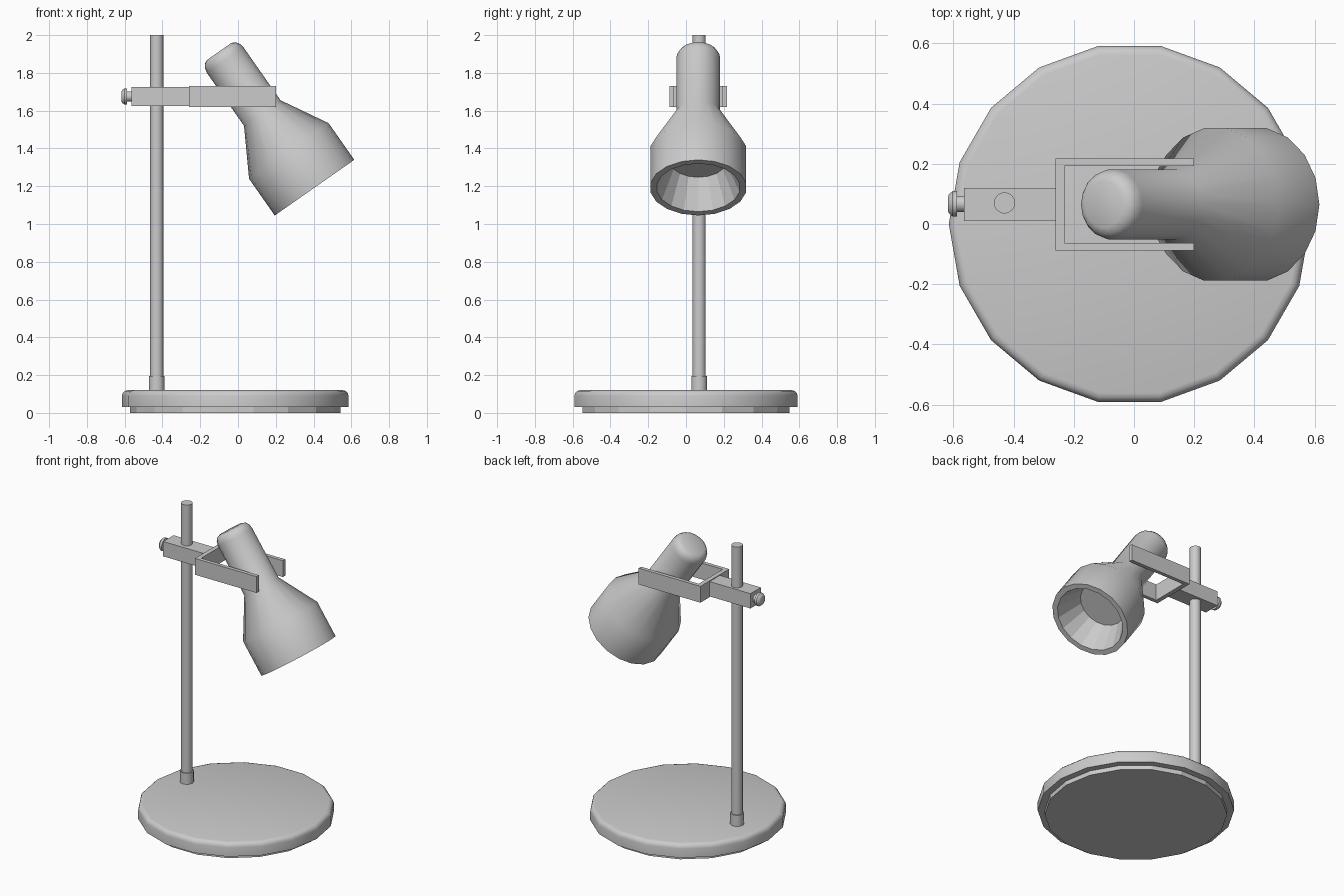
import bpy
import bmesh
from math import cos, sin, pi, radians
from mathutils import Matrix, Vector

cube = bpy.data.objects.get("Cube")
if cube:
    bpy.data.objects.remove(cube)

grey = bpy.data.materials.new("light grey")
grey.use_nodes = True
tone = (0.6, 0.6, 0.6, 1)
grey.diffuse_color = tone
grey.node_tree.nodes["Principled BSDF"].inputs["Base Color"].default_value = tone


def finish(name, bm, smooth):
    mesh = bpy.data.meshes.new(name)
    bm.to_mesh(mesh)
    bm.free()
    mesh.materials.append(grey)
    obj = bpy.data.objects.new(name, mesh)
    bpy.context.collection.objects.link(obj)
    if smooth:
        bpy.ops.object.select_all(action='DESELECT')
        obj.select_set(True)
        bpy.context.view_layer.objects.active = obj
        bpy.ops.object.shade_smooth_by_angle(angle=radians(38))
    return obj


def lathe(name, profile, origin, tilt=0, smooth=True, cap_start=True, cap_end=True, sides=18):
    """Spin (radius, height) points about local z, then tilt about y and place."""
    bm = bmesh.new()
    rings = [[bm.verts.new((r * cos(2 * pi * i / sides), r * sin(2 * pi * i / sides), h))
              for i in range(sides)] for r, h in profile]
    for a, b in zip(rings, rings[1:]):
        for i in range(sides):
            j = (i + 1) % sides
            bm.faces.new((a[i], a[j], b[j], b[i]))
    if cap_start:
        bm.faces.new(rings[0][::-1])
    if cap_end:
        bm.faces.new(rings[-1])
    bm.transform(Matrix.Translation(origin) @ Matrix.Rotation(radians(tilt), 4, 'Y'))
    return finish(name, bm, smooth)


def prism(name, outline, z0, z1):
    """Extrude a plan outline between two heights."""
    bm = bmesh.new()
    face = bm.faces.new([bm.verts.new((x, y, z0)) for x, y in outline])
    top = bmesh.ops.extrude_face_region(bm, geom=[face])["geom"]
    verts = [v for v in top if isinstance(v, bmesh.types.BMVert)]
    bmesh.ops.translate(bm, verts=verts, vec=(0, 0, z1 - z0))
    bmesh.ops.recalc_face_normals(bm, faces=bm.faces)
    return finish(name, bm, False)


axis_y = 0.065
base_at = Vector((-0.015, 0, 0))
pole_at = Vector((-0.43, 0.07, 0))

# Base: thin foot pad under a disc with a rounded top edge
lathe("base_foot", [(0.557, 0), (0.557, 0.035)], base_at, smooth=False)
bevel = 0.03
rounding = [(0.6 - bevel + bevel * cos(a), 0.12 - bevel + bevel * sin(a))
            for a in (0, pi / 6, pi / 3, pi / 2)]
lathe("base_disc", [(0.6, 0.03)] + rounding, base_at)

# Pole and its collar
lathe("pole_collar", [(0.042, 0.115), (0.042, 0.195)], pole_at)
lathe("pole", [(0.035, 0.115), (0.035, 2.0)], pole_at)

# Clamp block and two-armed fork
prism("clamp_block", [(-0.565, 0.01), (-0.26, 0.01), (-0.26, 0.12), (-0.565, 0.12)], 1.625, 1.725)
half = [(0.2, 0.153), (0.2, 0.128), (-0.23, 0.128)]
outline = [(-0.26, axis_y + 0.153)] + [(x, axis_y + y) for x, y in half]
outline += [(x, axis_y - y) for x, y in reversed(half)] + [(-0.26, axis_y - 0.153)]
prism("fork", outline, 1.62, 1.73)

# Clamp screw, pointing to the model's right
screw_at = Vector((-0.56, 0.067, 1.675))
lathe("screw_stem", [(0.027, 0), (0.027, 0.035)], screw_at, tilt=-90)
lathe("screw_head", [(0.043, 0.027), (0.043, 0.042), (0.032, 0.055), (0.02, 0.058)],
      screw_at, tilt=-90)

# Lamp head: outer shell with rounded end, and a faceted reflector inside
rim_at = Vector((0.405, axis_y, 1.1925))
shell = [(0.257, 0), (0.257, 0.237), (0.118, 0.482), (0.118, 0.825),
         (0.113, 0.85), (0.1, 0.87), (0.078, 0.88)]
lathe("lamp_shell", shell, rim_at, tilt=-35, cap_start=False)
reflector = [(0.15, 0.172), (0.222, 0), (0.257, 0)]
bowl = lathe("lamp_reflector", reflector, rim_at, tilt=-35, smooth=False, cap_start=False, cap_end=False)
bowl.data.flip_normals()
bulb = lathe("lamp_inner_disc", [(0.15, 0.172), (0.15, 0.18)], rim_at, tilt=-35, smooth=False)

# Reflector faces point into the opening
bm = bmesh.new()
bm.from_mesh(bowl.data)
down = Vector((sin(radians(35)), 0, -cos(radians(35))))
for f in bm.faces:
    f.normal_update()
    if f.normal.dot(down) < 0:
        f.normal_flip()
bm.to_mesh(bowl.data)
bm.free()
